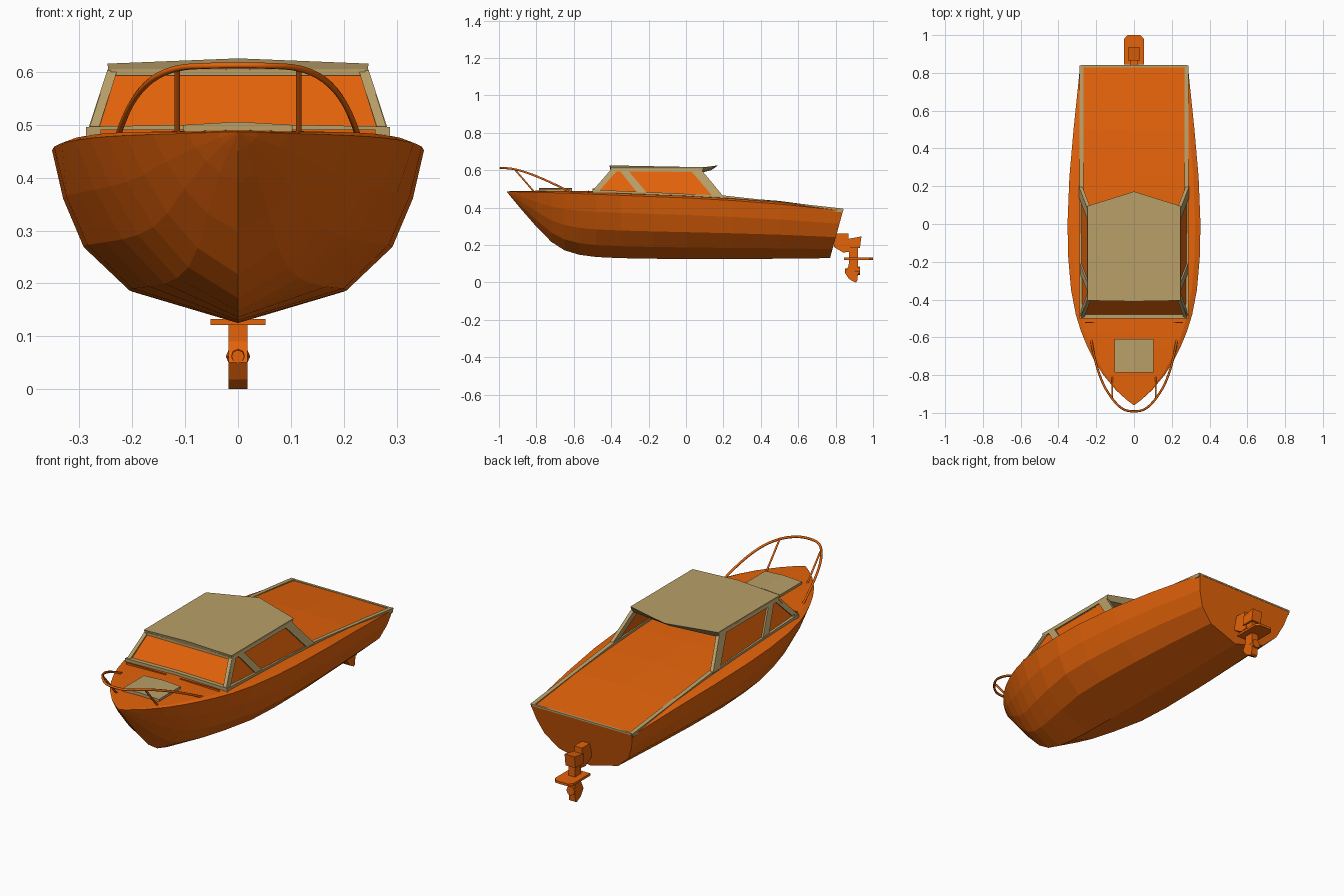
import bpy, bmesh
from mathutils import Vector


def material(name, rgb):
    m = bpy.data.materials.new(name)
    m.diffuse_color = (*rgb, 1)
    return m


ORANGE = material("orange", (0.78, 0.125, 0.003))
TAN = material("tan", (0.49, 0.35, 0.14))


def finish(name, bm, mat, mirror=False):
    bmesh.ops.remove_doubles(bm, verts=bm.verts, dist=0.0005)
    bmesh.ops.recalc_face_normals(bm, faces=bm.faces)
    me = bpy.data.meshes.new(name)
    bm.to_mesh(me)
    bm.free()
    me.materials.append(mat)
    ob = bpy.data.objects.new(name, me)
    bpy.context.collection.objects.link(ob)
    if mirror:
        ob.modifiers.new("mirror", 'MIRROR')
    return ob


def loft(name, rings, mat, mirror=False):
    """Skin closed rings of points and cap both ends."""
    bm = bmesh.new()
    rows = [[bm.verts.new(p) for p in r] for r in rings]
    n = len(rows[0])
    for a, b in zip(rows, rows[1:]):
        for i in range(n):
            j = (i + 1) % n
            bm.faces.new((a[i], a[j], b[j], b[i]))
    bm.faces.new(rows[0])
    bm.faces.new(rows[-1])
    return finish(name, bm, mat, mirror)


def prism(name, pts, offset, mat, mirror=False):
    pts = [Vector(p) for p in pts]
    return loft(name, [pts, [p + Vector(offset) for p in pts]], mat, mirror)


def box(name, x0, x1, y0, y1, z0, z1, mat, mirror=False):
    return prism(name, [(x0, y0, z0), (x1, y0, z0), (x1, y1, z0), (x0, y1, z0)],
                 (0, 0, z1 - z0), mat, mirror)


def tube(name, pts, radius, mat, mirror=False):
    cu = bpy.data.curves.new(name, 'CURVE')
    cu.dimensions = '3D'
    cu.bevel_depth = radius
    cu.bevel_resolution = 1
    cu.use_fill_caps = True
    s = cu.splines.new('NURBS' if len(pts) > 2 else 'POLY')
    s.points.add(len(pts) - 1)
    for p, co in zip(s.points, pts):
        p.co = (*co, 1)
    if len(pts) > 2:
        s.use_endpoint_u = True
        s.order_u = 3
        s.resolution_u = 4
    cu.materials.append(mat)
    ob = bpy.data.objects.new(name, cu)
    bpy.context.collection.objects.link(ob)
    if mirror:
        ob.modifiers.new("mirror", 'MIRROR')


# Hull and deck: stations of y, half beam, keel height, sheer height
stations = [(-0.96, 0.0, 0.487, 0.487), (-0.93, 0.04, 0.45, 0.486),
            (-0.88, 0.095, 0.39, 0.484), (-0.8, 0.162, 0.298, 0.482),
            (-0.72, 0.212, 0.217, 0.48), (-0.65, 0.247, 0.172, 0.478),
            (-0.57, 0.28, 0.148, 0.475), (-0.48, 0.308, 0.136, 0.471),
            (-0.35, 0.333, 0.13, 0.466), (-0.18, 0.348, 0.127, 0.459),
            (0.0, 0.352, 0.125, 0.452), (0.25, 0.342, 0.125, 0.438),
            (0.5, 0.32, 0.127, 0.419), (0.84, 0.285, 0.13, 0.385)]
# Section points: full-bodied width, fine bow width, relative height
section = [(0, 0, 0), (0.585, 0.36, 0.19), (0.83, 0.63, 0.44), (0.94, 0.84, 0.72), (1, 1, 1)]
rings = []
for y, w, k, s in stations:
    rake = 0.07 if y == 0.84 else 0
    crown = 0.04 * w * (0.4 if y == 0.84 else 1)
    t = min(1, max(0, (-0.15 - y) / 0.55))
    half = [(w * (a + (b - a) * t), y - rake * (1 - h), k + (s - k) * h) for a, b, h in section]
    half.append((w * 0.92, y, s + crown * 0.75))
    left = [(-x, yy, z) for x, yy, z in half[:0:-1]]
    rings.append(half + [(0, y, s + crown * 1.3)] + left)
loft("hull", rings, ORANGE)

# Coaming along both sides and the stern trim
coaming = [(-0.5, 0.496), (0.2, 0.465), (0.84, 0.395), (0.835, 0.375),
           (0.2, 0.44), (-0.5, 0.47)]
prism("coaming", [(0.267, y, z) for y, z in coaming], (0.021, 0, 0), TAN, True)
box("stern_trim", -0.28, 0.28, 0.829, 0.841, 0.386, 0.394, TAN)


# Cabin sides: glass panel with tan pillars standing proud
def side(y, z, out=0.0):
    return (0.286 - (z - 0.48) * 0.32 + out, y, z)


def side_plate(name, pts, out, thick, mat):
    prism(name, [side(y, z, out) for y, z in pts], (-thick, 0, 0), mat, True)


side_plate("side_window", [(-0.48, 0.485), (0.19, 0.455), (0.05, 0.605), (-0.385, 0.605)],
           -0.008, 0.006, ORANGE)
side_plate("front_pillar", [(-0.5, 0.49), (-0.465, 0.49), (-0.36, 0.605), (-0.4, 0.605)],
           0, 0.018, TAN)
side_plate("middle_pillar", [(-0.26, 0.48), (-0.21, 0.48), (-0.315, 0.605), (-0.36, 0.605)],
           0, 0.018, TAN)
side_plate("rear_pillar", [(0.14, 0.463), (0.2, 0.46), (0.08, 0.605), (0.02, 0.605)],
           0, 0.018, TAN)
side_plate("side_header", [(-0.4, 0.593), (0.08, 0.593), (0.07, 0.606), (-0.395, 0.606)],
           0, 0.018, TAN)

# Windscreen with frame
prism("windscreen", [(-0.272, -0.485, 0.488), (0.272, -0.485, 0.488),
                     (0.238, -0.39, 0.605), (-0.238, -0.39, 0.605)], (0, 0.006, 0), ORANGE)
prism("windscreen_post", [(0.265, -0.497, 0.485), (0.286, -0.497, 0.485),
                          (0.247, -0.4, 0.605), (0.228, -0.4, 0.605)], (0, 0.015, 0), TAN, True)
prism("windscreen_sill", [(-0.284, -0.5, 0.475), (0.284, -0.5, 0.475), (0.282, -0.5, 0.497),
                          (0, -0.5, 0.502), (-0.282, -0.5, 0.497)], (0, 0.022, 0), TAN)
box("windscreen_header", -0.24, 0.24, -0.404, -0.388, 0.594, 0.606, TAN)
box("deck_strip", 0.04, 0.26, -0.525, -0.519, 0.48, 0.491, ORANGE, True)

# Roof with pointed rear overhang
roof_top = [(-0.247, -0.405, 0.616), (0, -0.41, 0.626), (0.247, -0.405, 0.616),
            (0.247, 0.095, 0.616), (0, 0.172, 0.626), (-0.247, 0.095, 0.616)]
roof_low = [(-0.245, -0.4, 0.599), (0, -0.405, 0.605), (0.245, -0.4, 0.599),
            (0.243, 0.085, 0.588), (0, 0.135, 0.6), (-0.243, 0.085, 0.588)]
loft("roof", [roof_low, roof_top], TAN)

# Fore hatch
prism("fore_hatch", [(-0.103, -0.785, 0.485), (0.103, -0.785, 0.485), (0.103, -0.785, 0.5),
                     (0, -0.785, 0.506), (-0.103, -0.785, 0.5)], (0, 0.175, 0), TAN)

# Bow rail
half_rail = [(0.227, -0.612, 0.48), (0.211, -0.71, 0.53), (0.17, -0.84, 0.585),
             (0.118, -0.925, 0.609), (0.06, -0.985, 0.612)]
tube("bow_rail", half_rail + [(0, -0.994, 0.613)] +
     [(-x, y, z) for x, y, z in half_rail[::-1]], 0.006, ORANGE)
tube("bow_rail_post", [(0.115, -0.81, 0.482), (0.115, -0.916, 0.605)], 0.005, ORANGE, True)


# Outboard motor
def slab(name, pts, half):
    prism(name, [(-half, y, z) for y, z in pts], (2 * half, 0, 0), ORANGE)


slab("motor_bracket", [(0.795, 0.262), (0.868, 0.262), (0.868, 0.235), (0.88, 0.165),
                       (0.84, 0.16), (0.79, 0.19)], 0.022)
slab("motor_head", [(0.862, 0.232), (0.938, 0.246), (0.93, 0.185), (0.862, 0.185)], 0.028)
slab("motor_leg", [(0.872, 0.19), (0.92, 0.19), (0.92, 0.05), (0.915, 0.005),
                   (0.905, 0.0), (0.872, 0.018), (0.85, 0.05), (0.87, 0.09)], 0.018)
prism("motor_fin", [(-0.052, 0.845, 0.121), (0.052, 0.845, 0.121), (0.052, 0.98, 0.121),
                    (0.035, 1.0, 0.121), (-0.035, 1.0, 0.121), (-0.052, 0.98, 0.121)],
      (0, 0, 0.012), ORANGE)
bm = bmesh.new()
bmesh.ops.create_cone(bm, cap_ends=True, segments=8, radius1=0.012, radius2=0.023, depth=0.08)
for v in bm.verts:
    v.co = (v.co.x, 0.89 + v.co.z, 0.062 + v.co.y)
finish("motor_hub", bm, ORANGE)
